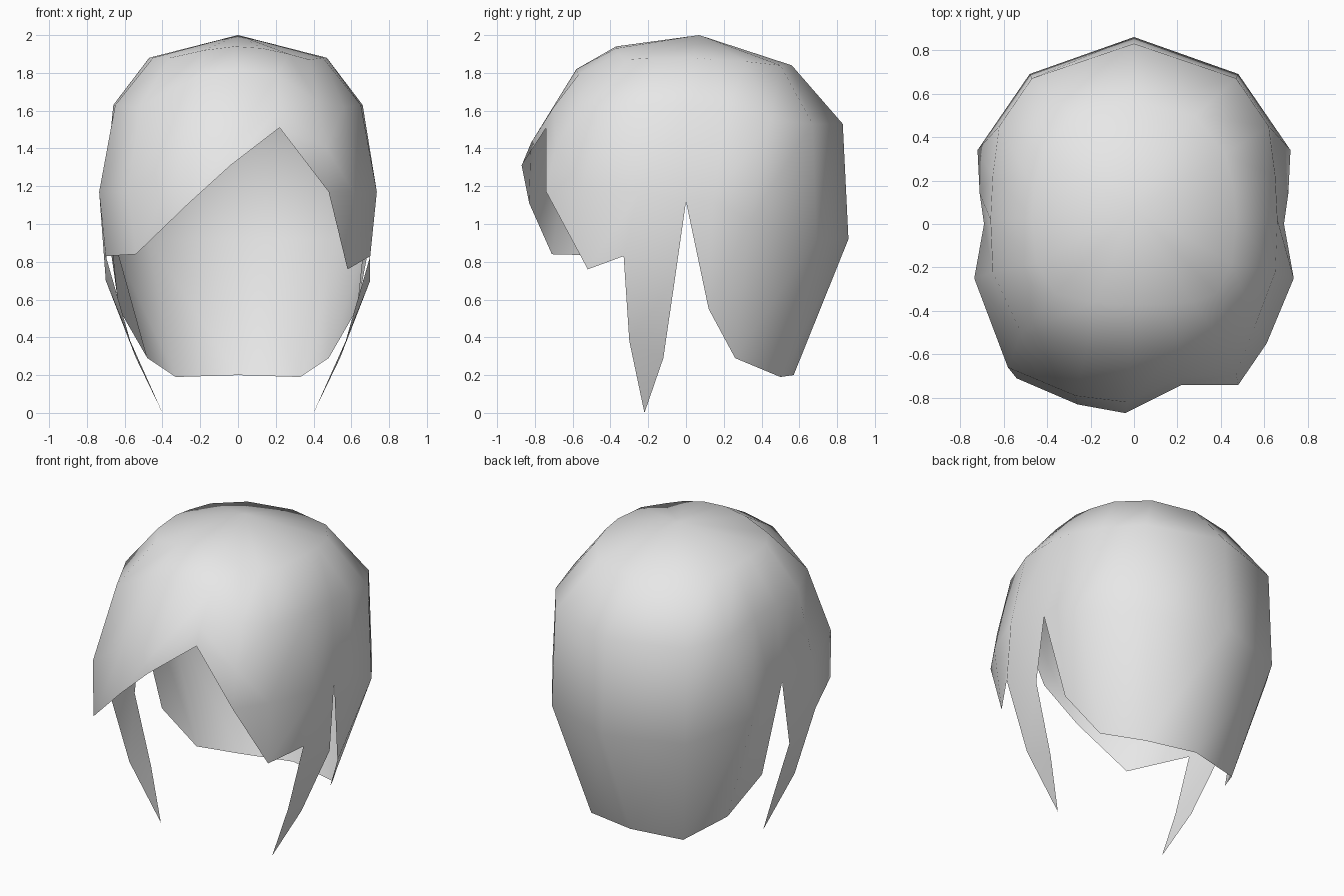
import bpy, bmesh

cube = bpy.data.objects.get("Cube")
if cube:
    bpy.data.objects.remove(cube)

# Single matte grey
mat = bpy.data.materials.new("light_grey")
mat.use_nodes = True
grey = (0.8, 0.8, 0.8, 1)
mat.diffuse_color = grey
mat.node_tree.nodes["Principled BSDF"].inputs["Base Color"].default_value = grey

CROWN = (0, 0.07, 2.0)

# Each column runs from the crown down to the hem: four points
back = [(0, .56, 1.84), (0, .83, 1.53), (0, .86, .92), (0, .57, .20)]
# Left side columns, back to front (mirrored for the right side)
side = [
    [(.28, .50, 1.84), (.47, .67, 1.53), (.48, .69, .92), (.33, .50, .19)],
    [(.42, .32, 1.86), (.62, .45, 1.55), (.72, .34, 1.02), (.48, .26, .29)],
    [(.46, .16, 1.87), (.65, .22, 1.61), (.71, .14, 1.12), (.63, .12, .55)],
    [(.47, .03, 1.88), (.66, .02, 1.63), (.69, 0, 1.12), (.70, -.06, .70)],
    [(.45, -.18, 1.88), (.65, -.22, 1.63), (.735, -.25, 1.17), (.70, -.33, .83)],
]
# Asymmetric fringe columns, left to right
fringe = [
    [(.38, -.32, 1.87), (.56, -.46, 1.62), (.61, -.55, 1.17), (.58, -.52, .76)],
    [(.27, -.36, 1.90), (.42, -.56, 1.65), (.47, -.69, 1.40), (.48, -.74, 1.17)],
    [(.13, -.37, 1.93), (.21, -.57, 1.79), (.22, -.70, 1.62), (.22, -.74, 1.51)],
    [(-.02, -.37, 1.94), (-.02, -.58, 1.82), (-.03, -.82, 1.43), (-.04, -.87, 1.31)],
    [(-.18, -.36, 1.92), (-.22, -.58, 1.78), (-.27, -.79, 1.40), (-.26, -.83, 1.11)],
    [(-.36, -.32, 1.88), (-.52, -.50, 1.62), (-.58, -.66, 1.17), (-.54, -.71, .84)],
]
# Lower part of the side lock: front point, back point, tip
lock = [(.57, -.30, .38), (.54, -.12, .29), (.40, -.22, 0)]


def mirror(points):
    return [(-x, y, z) for x, y, z in points]


columns = [back] + side + fringe + [mirror(c) for c in reversed(side)]
LEFT_SLIT, RIGHT_SLIT = 3, len(columns) - 4   # slit follows these columns

bm = bmesh.new()
crown = bm.verts.new(CROWN)
cols = [[bm.verts.new(p) for p in c] for c in columns]

# Shell: crown fan, then quads down the columns
for i, a in enumerate(cols):
    b = cols[(i + 1) % len(cols)]
    bm.faces.new((crown, a[0], b[0]))
    for r in range(3):
        if r == 2 and i == LEFT_SLIT:
            bm.faces.new((a[2], a[3], b[2]))
        elif r == 2 and i == RIGHT_SLIT:
            bm.faces.new((a[2], b[3], b[2]))
        else:
            bm.faces.new((a[r], a[r + 1], b[r + 1], b[r]))

# Pointed locks in front of the slits
for pts, rear, front in ((lock, 4, 5), (mirror(lock), -4, -5)):
    f, k, tip = [bm.verts.new(p) for p in pts]
    bm.faces.new((cols[rear][3], k, f, cols[front][3]))
    bm.faces.new((k, tip, f))

bmesh.ops.recalc_face_normals(bm, faces=bm.faces)
# Keep the open shell facing outwards
bm.faces.ensure_lookup_table()
if bm.faces[0].normal.z < 0:
    bmesh.ops.reverse_faces(bm, faces=bm.faces)
for face in bm.faces:
    face.smooth = True

mesh = bpy.data.meshes.new("hair_shell")
bm.to_mesh(mesh)
bm.free()
mesh.materials.append(mat)
hair = bpy.data.objects.new("hair_shell", mesh)
bpy.context.collection.objects.link(hair)
